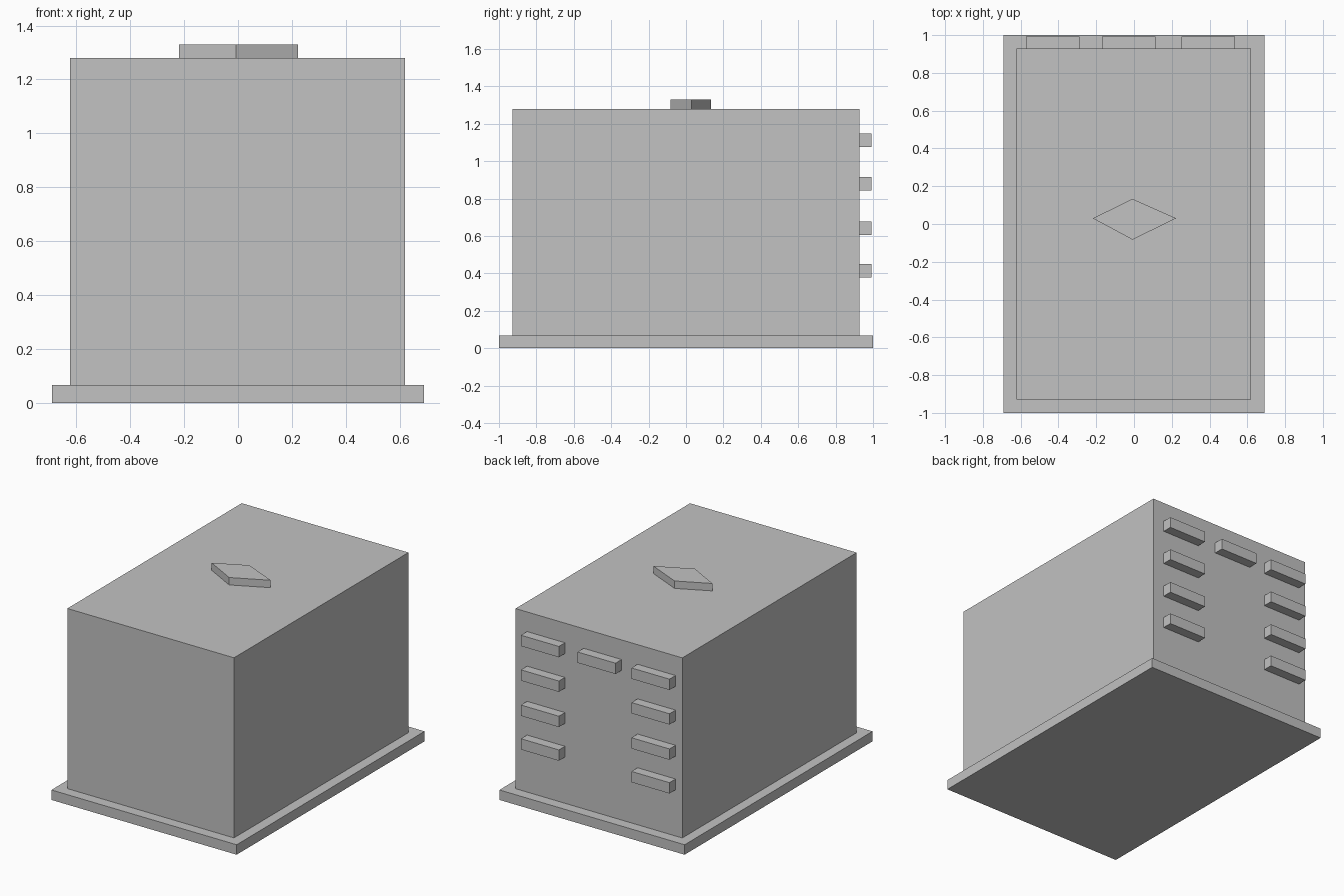
import bpy
import bmesh

if "Cube" in bpy.data.objects:
    bpy.data.objects.remove(bpy.data.objects["Cube"], do_unlink=True)

# One plain grey for the whole model
grey = bpy.data.materials.new("plain_grey")
grey.use_nodes = True
colour = (0.54, 0.54, 0.54, 1)
grey.diffuse_color = colour
grey.node_tree.nodes["Principled BSDF"].inputs["Base Color"].default_value = colour


def prism(name, outline, z0, z1):
    """Extrude a counter-clockwise xy outline from z0 up to z1."""
    bm = bmesh.new()
    base = bm.faces.new([bm.verts.new((x, y, z0)) for x, y in outline])
    top = bmesh.ops.extrude_face_region(bm, geom=[base], use_keep_orig=True)["geom"]
    for v in top:
        if isinstance(v, bmesh.types.BMVert):
            v.co.z = z1
    bmesh.ops.recalc_face_normals(bm, faces=bm.faces)
    mesh = bpy.data.meshes.new(name)
    bm.to_mesh(mesh)
    bm.free()
    mesh.materials.append(grey)
    obj = bpy.data.objects.new(name, mesh)
    bpy.context.collection.objects.link(obj)
    return obj


def box(name, x0, x1, y0, y1, z0, z1):
    return prism(name, [(x0, y0), (x1, y0), (x1, y1), (x0, y1)], z0, z1)


# Base slab and main block
box("base_slab", -0.69, 0.69, -1, 1, 0, 0.067)
box("main_block", -0.622, 0.62, -0.928, 0.928, 0.067, 1.28)

# Diamond plate on the roof
prism("roof_diamond", [(-0.218, 0.03), (-0.008, -0.083), (0.223, 0.03), (-0.008, 0.133)],
      1.28, 1.33)

# Bars on the back: two columns of four and one in the middle of the top row
row_heights = [1.075, 0.842, 0.605, 0.378]
columns = {"right": (-0.572, 4), "middle": (-0.17, 1), "left": (0.252, 4)}
for side, (x, count) in columns.items():
    for i, z in enumerate(row_heights[:count]):
        box(f"back_bar_{side}_{i + 1}", x, x + 0.283, 0.928, 0.993, z, z + 0.073)
